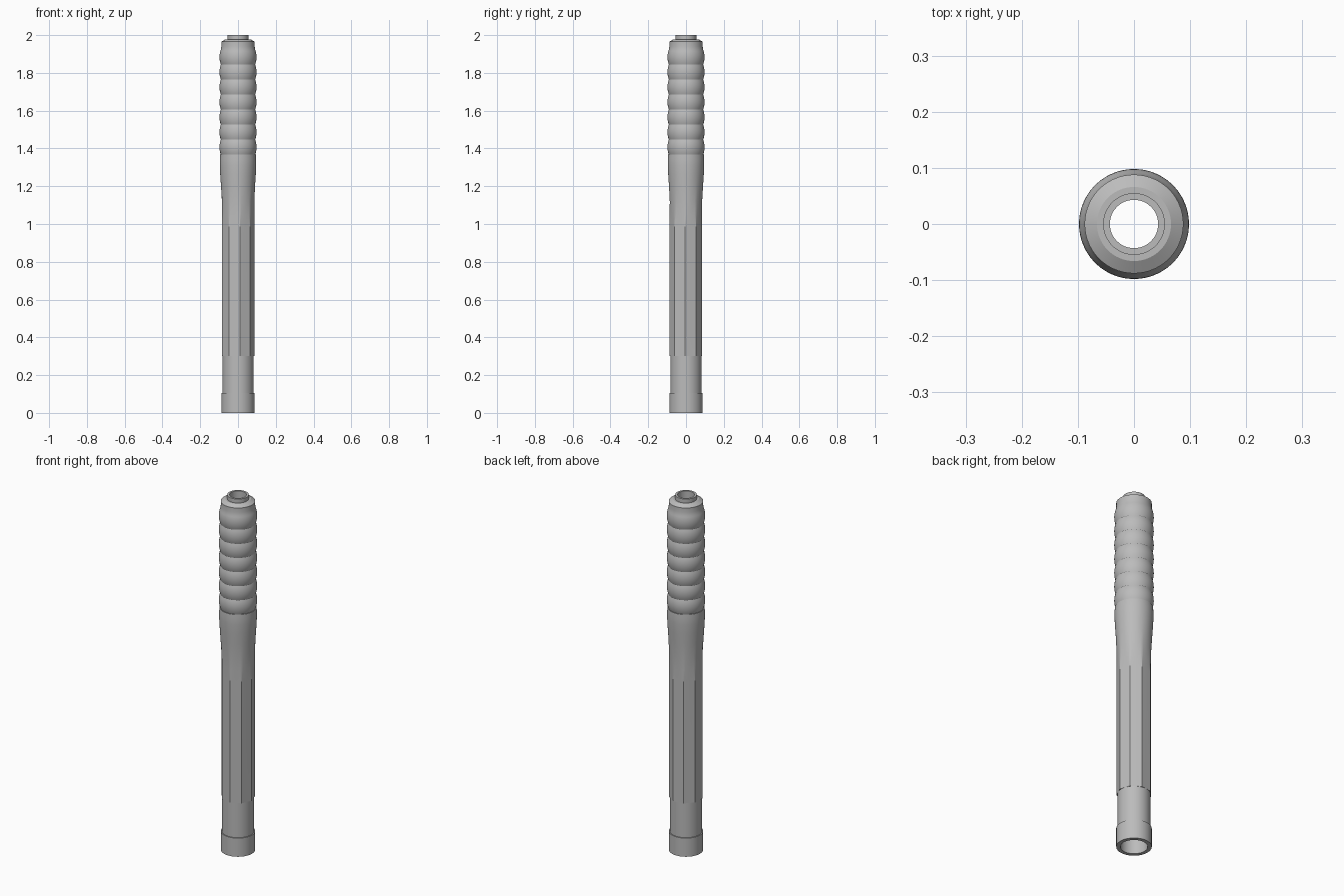
import bpy
import bmesh
from math import cos, sin, pi, radians

if "Cube" in bpy.data.objects:
    bpy.data.objects.remove(bpy.data.objects["Cube"], do_unlink=True)

SIDES = 9            # flats on the faceted grip
SEGS = SIDES * 8     # steps around
START = radians(-3)  # direction of the first facet corner

metal = bpy.data.materials.new("grey metal")
metal.use_nodes = True
grey = (0.5, 0.5, 0.5, 1)
metal.diffuse_color = grey
metal.node_tree.nodes["Principled BSDF"].inputs["Base Color"].default_value = grey


def facet_radius(angle, corner):
    """Radius of a regular polygon with the given corner radius."""
    half = pi / SIDES
    return corner * cos(half) / cos((angle % (2 * half)) - half)


def lathe(name, profile):
    """Sweep (radius, z, facet amount) rings; outer profiles run upward."""
    bm = bmesh.new()
    rings = []
    for radius, z, *facet in profile:
        amount = facet[0] if facet else 0
        ring = []
        for i in range(SEGS):
            a = 2 * pi * i / SEGS
            r = radius * (1 - amount) + facet_radius(a, 0.088) * amount
            ring.append(bm.verts.new((r * cos(a + START), r * sin(a + START), z)))
        rings.append(ring)
    for low, high in zip(rings, rings[1:]):
        for i in range(SEGS):
            j = (i + 1) % SEGS
            bm.faces.new((low[i], low[j], high[j], high[i]))
    mesh = bpy.data.meshes.new(name)
    bm.to_mesh(mesh)
    bm.free()
    mesh.materials.append(metal)
    obj = bpy.data.objects.new(name, mesh)
    bpy.context.collection.objects.link(obj)
    bpy.ops.object.select_all(action="DESELECT")
    obj.select_set(True)
    bpy.context.view_layer.objects.active = obj
    bpy.ops.object.shade_smooth_by_angle(angle=radians(30))


# Bottom collar and the plain shaft above it
lathe("bottom_collar", [(0.068, 0), (0.088, 0), (0.088, 0.105), (0.0825, 0.105)])
lathe("lower_shaft", [(0.0825, 0.105), (0.0825, 0.3)])

# Faceted grip, fading into a round flare
lathe("faceted_grip", [
    (0.0825, 0.3), (0.088, 0.3, 1), (0.088, 0.98, 1),
    (0.085, 1.05, 0.65), (0.086, 1.12, 0.3), (0.09, 1.2),
    (0.094, 1.26), (0.0965, 1.31), (0.0965, 1.34), (0.0945, 1.367)])

# Ribbed grip: six full bulges and a longer one on top
PITCH, BASE, RIBS, STEPS = 0.0795, 1.367, 6, 10
ribs = [(0.091, BASE)]
for k in range(RIBS + 1):
    for s in range(1, STEPS + 1):
        t = s / STEPS
        ribs.append((0.091 + 0.028 * t * (1 - t), BASE + (k + t) * PITCH))
lathe("ribbed_grip", [(0.0945, BASE)] + ribs + [(0.088, 1.94), (0.088, 1.965)])

# Shoulder cone and neck at the top
lathe("shoulder", [(0.088, 1.965), (0.066, 1.978), (0.055, 1.978)])
lathe("neck", [(0.055, 1.978), (0.055, 2), (0.043, 2)])

# Through bore, wider below the neck
lathe("bore", [(0.043, 2), (0.043, 1.9), (0.068, 1.9), (0.068, 0)])
